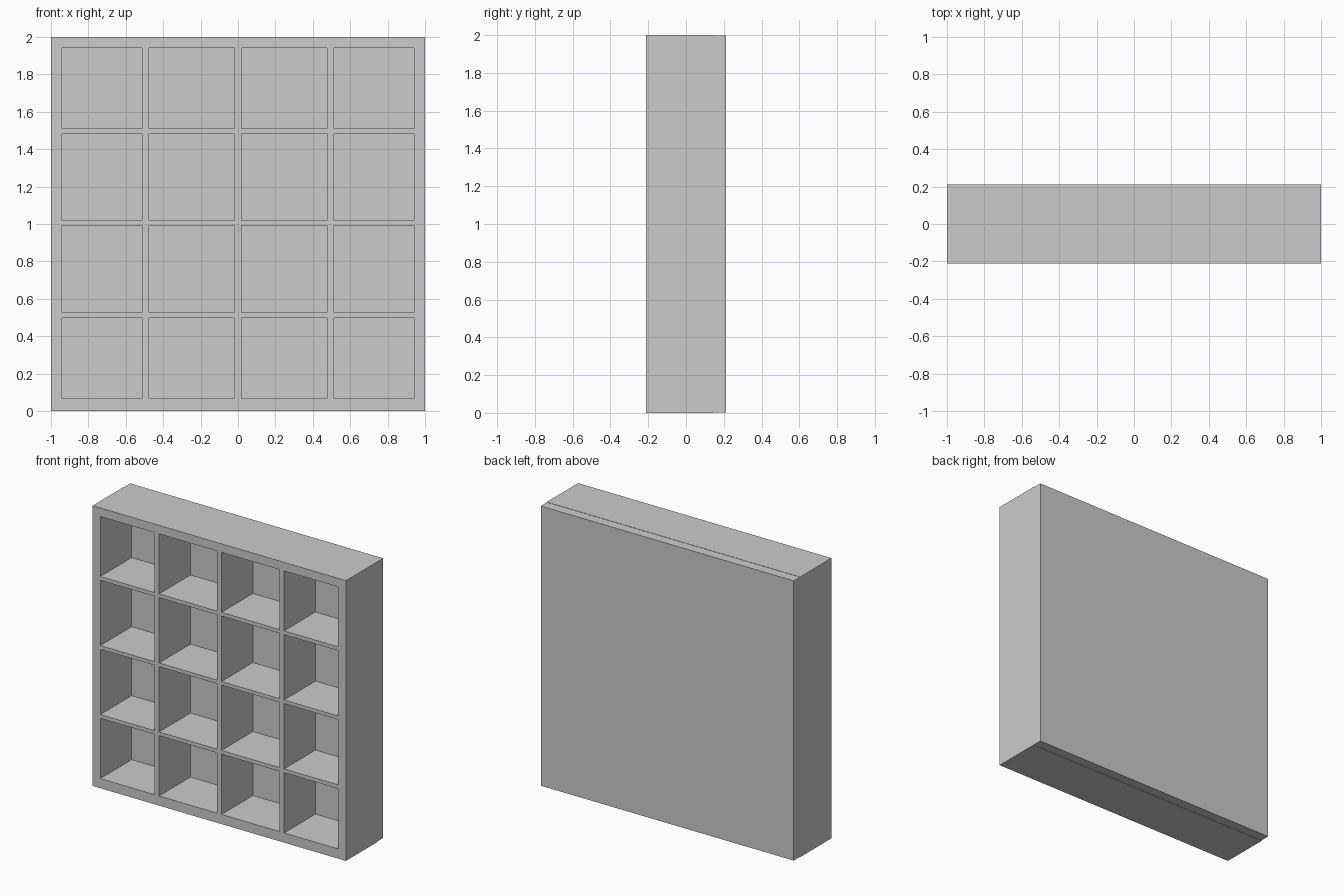
import bpy, bmesh

if "Cube" in bpy.data.objects:
    bpy.data.objects.remove(bpy.data.objects["Cube"])

FRONT, BACK, PANEL = -0.211, 0.211, 0.142

# Grid lines: outer edge, then alternating compartment start / end
XS = [-1, -0.939, -0.512, -0.475, -0.018, 0.018, 0.475, 0.512, 0.939, 1]
ZS = [0, 0.069, 0.499, 0.526, 0.992, 1.018, 1.484, 1.511, 1.939, 2]


def add_object(name, bm):
    bmesh.ops.recalc_face_normals(bm, faces=bm.faces)
    mesh = bpy.data.meshes.new(name)
    bm.to_mesh(mesh)
    bm.free()
    obj = bpy.data.objects.new(name, mesh)
    bpy.context.collection.objects.link(obj)
    return obj


# Frame with shelves and dividers: a lattice face extruded in depth
bm = bmesh.new()
grid = [[bm.verts.new((x, FRONT, z)) for z in ZS] for x in XS]
for i in range(len(XS) - 1):
    for j in range(len(ZS) - 1):
        if i % 2 and j % 2:
            continue  # open compartment
        bm.faces.new((grid[i][j], grid[i + 1][j], grid[i + 1][j + 1], grid[i][j + 1]))
ext = bmesh.ops.extrude_face_region(bm, geom=bm.faces[:], use_keep_orig=True)
moved = [v for v in ext["geom"] if isinstance(v, bmesh.types.BMVert)]
bmesh.ops.translate(bm, verts=moved, vec=(0, PANEL - FRONT, 0))
add_object("shelf_frame", bm)

# Thick back panel, a hair smaller than the frame
bm = bmesh.new()
bmesh.ops.create_cube(bm, size=1)
for v in bm.verts:
    v.co = (v.co.x * 1.996, (PANEL + BACK) / 2 + v.co.y * (BACK - PANEL), 1 + v.co.z * 1.996)
add_object("back_panel", bm)
